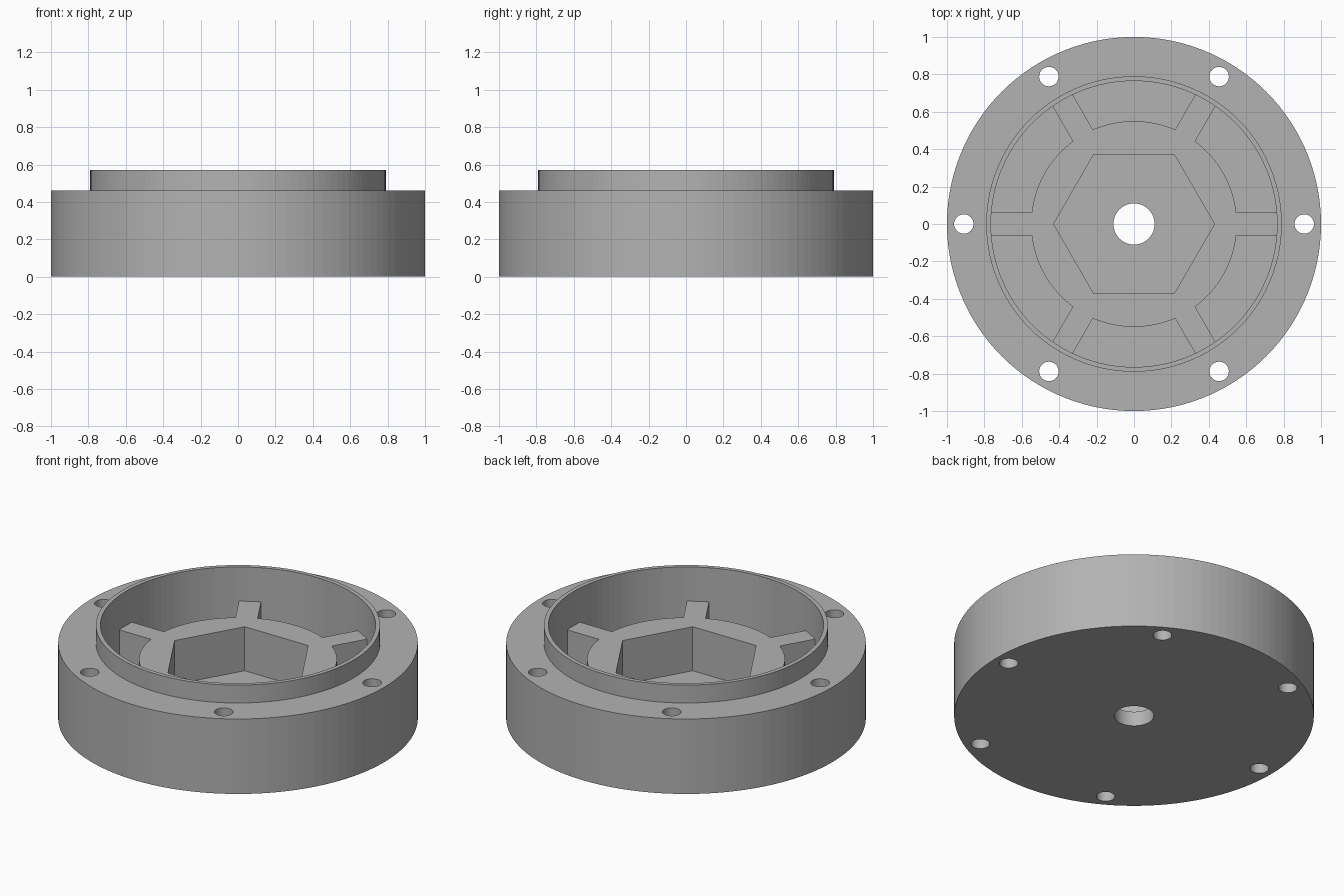
import bpy, bmesh
from math import cos, sin, tau, asin

cube = bpy.data.objects.get("Cube")
if cube:
    bpy.data.objects.remove(cube)

SIDES = 120
FLOOR, HUB_TOP, FLANGE_TOP, RIM_TOP = 0.09, 0.36, 0.46, 0.57
BORE, HUB_R, WALL_IN, WALL_OUT = 0.11, 0.55, 0.765, 0.79

grey = bpy.data.materials.new("plain grey")
colour = (0.45, 0.45, 0.45, 1)
grey.diffuse_color = colour
grey.use_nodes = True
grey.node_tree.nodes["Principled BSDF"].inputs["Base Color"].default_value = colour


def make_object(name, bm):
    bmesh.ops.recalc_face_normals(bm, faces=bm.faces)
    mesh = bpy.data.meshes.new(name)
    bm.to_mesh(mesh)
    bm.free()
    mesh.materials.append(grey)
    obj = bpy.data.objects.new(name, mesh)
    bpy.context.collection.objects.link(obj)
    return obj


def ring(radius, sides):
    return [(radius * cos(tau * i / sides), radius * sin(tau * i / sides)) for i in range(sides)]


def prism(name, outline, low, high, centre=(0, 0)):
    bm = bmesh.new()
    base = bm.faces.new([bm.verts.new((x + centre[0], y + centre[1], low)) for x, y in outline])
    top = bmesh.ops.extrude_face_region(bm, geom=[base])["geom"]
    bmesh.ops.translate(bm, vec=(0, 0, high - low),
                        verts=[v for v in top if isinstance(v, bmesh.types.BMVert)])
    return make_object(name, bm)


def lathe(name, profile):
    bm = bmesh.new()
    verts = [bm.verts.new((r, 0, z)) for r, z in profile]
    edges = [bm.edges.new((verts[i - 1], verts[i])) for i in range(len(verts))]
    bmesh.ops.spin(bm, geom=verts + edges, cent=(0, 0, 0), axis=(0, 0, 1),
                   angle=tau, steps=SIDES, use_merge=True)
    bmesh.ops.remove_doubles(bm, verts=bm.verts, dist=0.0001)
    return make_object(name, bm)


def cut(target, cutters):
    for cutter in cutters:
        mod = target.modifiers.new("cut", "BOOLEAN")
        mod.operation = "DIFFERENCE"
        mod.solver = "EXACT"
        mod.object = cutter
    graph = bpy.context.evaluated_depsgraph_get()
    result = bpy.data.meshes.new_from_object(target.evaluated_get(graph))
    target.modifiers.clear()
    target.data = result
    for cutter in cutters:
        bpy.data.objects.remove(cutter)


# Round housing: floor with centre bore, thick flange wall and thin raised rim
housing = lathe("housing", [(BORE, 0), (1, 0), (1, FLANGE_TOP), (WALL_OUT, FLANGE_TOP),
                            (WALL_OUT, RIM_TOP), (WALL_IN, RIM_TOP),
                            (WALL_IN, FLOOR), (BORE, FLOOR)])

# Six bolt holes through the flange
cut(housing, [prism("bolt_cutter", ring(0.052, 32), -0.1, 0.6, c) for c in ring(0.91, 6)])

# Hub and its six spokes drawn as one outline
half = 0.062
spread = asin(half / HUB_R)
outline = []
for i in range(6):
    a = tau * i / 6
    for r, side in ((WALL_IN + 0.01, -half), (WALL_IN + 0.01, half)):
        outline.append((r * cos(a) - side * sin(a), r * sin(a) + side * cos(a)))
    for k in range(17):
        t = a + spread + (tau / 6 - 2 * spread) * k / 16
        outline.append((HUB_R * cos(t), HUB_R * sin(t)))
hub = prism("spoked_hub", outline, FLOOR - 0.01, HUB_TOP)

# Hexagonal socket in the hub
cut(hub, [prism("socket_cutter", ring(0.43, 6), 0, 0.5)])
